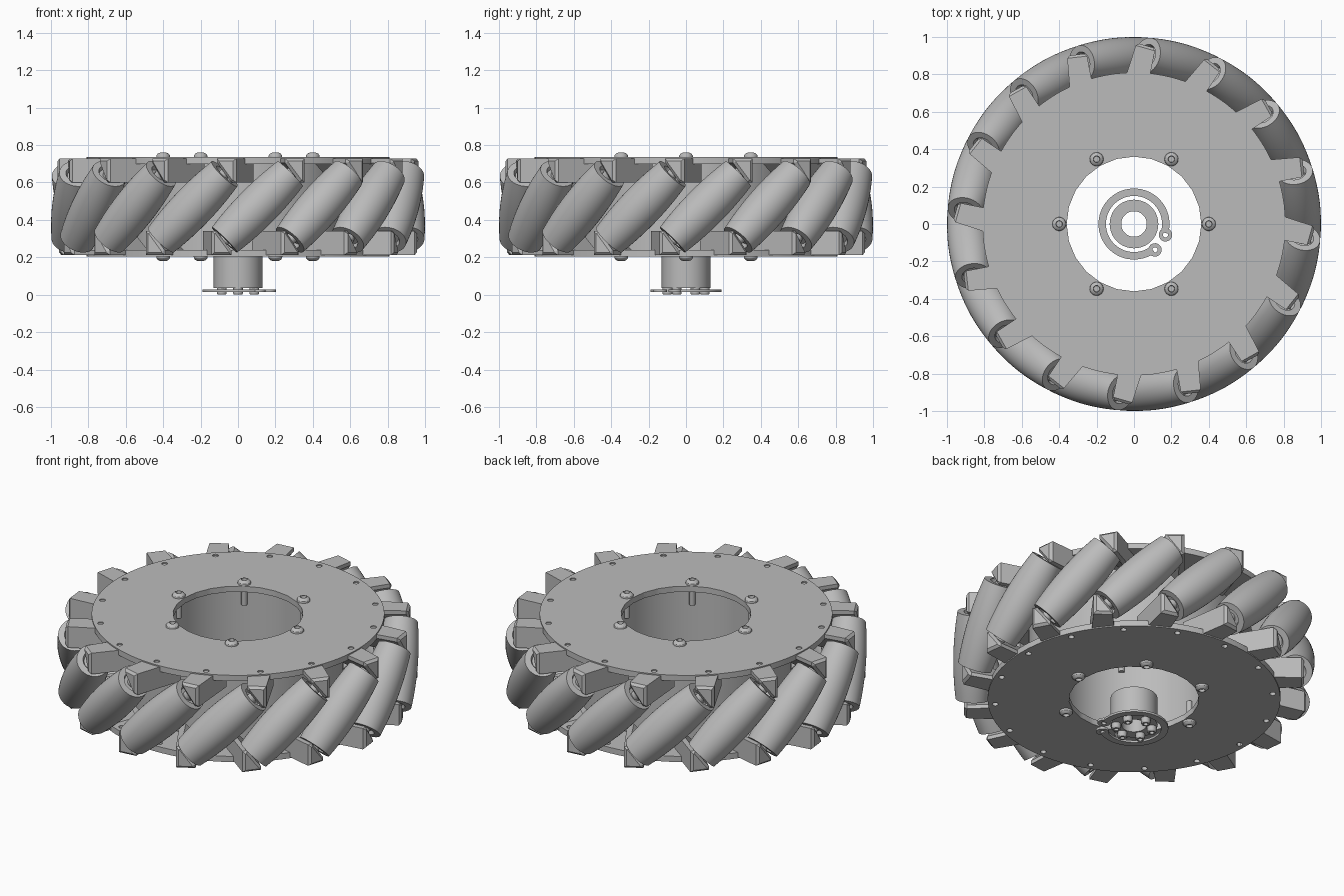
import bpy, bmesh
from math import cos, sin, pi, radians, sqrt
from mathutils import Matrix, Vector

old = bpy.data.objects.get("Cube")
if old:
    bpy.data.objects.remove(old, do_unlink=True)

COUNT = 16            # rollers around the wheel
MID = 0.47            # height of the roller centres
TOP = 0.735           # top of the upper plate
AXIS_R = 0.887        # distance of roller centres from the axle
HALF = 0.25           # half length of a roller
STEP = 2 * pi / COUNT
PHASE = radians(6.7)

grey = bpy.data.materials.new("metal grey")
grey.use_nodes = True
colour = (0.5, 0.5, 0.5, 1)
grey.diffuse_color = colour
grey.node_tree.nodes["Principled BSDF"].inputs["Base Color"].default_value = colour


def add(name, mesh, matrix=Matrix()):
    ob = bpy.data.objects.new(name, mesh)
    ob.matrix_world = matrix
    bpy.context.collection.objects.link(ob)
    if not mesh.materials:
        mesh.materials.append(grey)
    return ob


def to_mesh(name, bm):
    bmesh.ops.recalc_face_normals(bm, faces=bm.faces)
    mesh = bpy.data.meshes.new(name)
    bm.to_mesh(mesh)
    bm.free()
    return mesh


def lathe(name, profile, sides, closed=False):
    """Spin (radius, z) points about z; closed joins last to first."""
    bm = bmesh.new()
    rings = []
    for r, z in profile:
        if r == 0:
            rings.append([bm.verts.new((0, 0, z))] * sides)
        else:
            rings.append([bm.verts.new((r * cos(2 * pi * i / sides), r * sin(2 * pi * i / sides), z))
                          for i in range(sides)])
    pairs = list(zip(rings, rings[1:]))
    if closed:
        pairs.append((rings[-1], rings[0]))
    for a, b in pairs:
        for i in range(sides):
            j = (i + 1) % sides
            quad = list(dict.fromkeys((a[i], a[j], b[j], b[i])))
            bm.faces.new(quad)
    return to_mesh(name, bm)


def tube(name, inner, outer, z0, z1, sides):
    return lathe(name, [(inner, z0), (outer, z0), (outer, z1), (inner, z1)], sides, True)


def extrude(name, outline, z0, z1):
    bm = bmesh.new()
    low, high = ([bm.verts.new((x, y, z)) for x, y in outline] for z in (z0, z1))
    n = len(outline)
    bm.faces.new(low)
    bm.faces.new(high)
    for i in range(n):
        j = (i + 1) % n
        bm.faces.new((low[i], low[j], high[j], high[i]))
    return to_mesh(name, bm)


def spin(angle):
    return Matrix.Rotation(angle, 4, 'Z')


# Half turn about a radial line carries upper parts to the lower side
FLIP = Matrix.Translation((0, 0, MID)) @ Matrix.Rotation(pi, 4, 'X') @ Matrix.Translation((0, 0, -MID))

# Side plates with a centre opening and a ring of small rivet holes
bm = bmesh.new()
bmesh.ops.create_cone(bm, cap_ends=True, segments=24, radius1=0.36, radius2=0.36, depth=1,
                      matrix=Matrix.Translation((0, 0, TOP)))
for k in range(COUNT):
    bmesh.ops.create_cone(bm, cap_ends=True, segments=12, radius1=0.017, radius2=0.017, depth=1,
                          matrix=spin(k * STEP - 0.012) @ Matrix.Translation((0.77, 0, TOP)))
cutter = add("hole_cutter", to_mesh("hole_cutter", bm))
cutter.hide_render = True
blank = add("plate_blank", lathe("plate_blank", [(0, TOP - 0.035), (0.81, TOP - 0.035), (0.81, TOP), (0, TOP)], 96))
cut = blank.modifiers.new("holes", 'BOOLEAN')
cut.object = cutter
cut.solver = 'EXACT'
bpy.context.view_layer.update()
plate = bpy.data.meshes.new_from_object(blank.evaluated_get(bpy.context.evaluated_depsgraph_get()))
for helper in (blank, cutter):
    bpy.data.objects.remove(helper, do_unlink=True)
add("upper_plate", plate)
add("lower_plate", plate, FLIP)

# Drum between the plates
add("inner_drum", tube("inner_drum", 0.405, 0.585, 0.235, 0.705, 64))

# Barrel rollers leaning at 45 degrees, each on a pin
steps = 12
barrel = [(0, -HALF + 0.02), (0.05, -HALF + 0.02), (0.06, -HALF)]
for i in range(steps + 1):
    s = HALF * (2 * i / steps - 1)
    barrel.append((1 - sqrt(AXIS_R ** 2 + s * s / 2), s))
barrel += [(0.06, HALF), (0.05, HALF - 0.02), (0, HALF - 0.02)]
roller = lathe("roller", barrel, 40)
pin = lathe("pin", [(0, -0.29), (0.03, -0.29), (0.03, 0.29), (0, 0.29)], 16)

# Bracket: slanted wedge that tapers outwards and meets the roller end
bm = bmesh.new()
end_t = HALF / sqrt(2)
wedge = [(-0.055, 0.728), (0.085, 0.728), (0.085, 0.6), (0.05, 0.6), (-0.055, 0.705)]
inner, outer = [], []
for t, z in wedge:
    inner.append(bm.verts.new((0.62, end_t + t, z)))
    outer.append(bm.verts.new((0.935, end_t + 0.01 + t * 0.75, z)))
bm.faces.new(inner)
bm.faces.new(outer)
for i in range(5):
    j = (i + 1) % 5
    bm.faces.new((inner[i], inner[j], outer[j], outer[i]))
bmesh.ops.recalc_face_normals(bm, faces=bm.faces)
rim = [e for e in bm.edges if all(v in outer for v in e.verts)]
bmesh.ops.bevel(bm, geom=rim, offset=0.014, segments=1, affect='EDGES')
bracket = to_mesh("bracket", bm)

lean = Matrix.Translation((AXIS_R, 0, MID)) @ Matrix.Rotation(-pi / 4, 4, 'X')
for k in range(COUNT):
    turn = spin(k * STEP + PHASE)
    add("roller", roller, turn @ lean)
    add("roller_pin", pin, turn @ lean)
    add("upper_bracket", bracket, turn)
    add("lower_bracket", bracket, turn @ FLIP)

# Domed plate screws with a socket and a short shaft
screw = lathe("screw", [(0, -0.13), (0.017, -0.13), (0.017, 0), (0.037, 0), (0.036, 0.01),
                        (0.028, 0.02), (0.018, 0.024), (0.016, 0.008), (0, 0.008)], 20)
for k in range(6):
    place = spin(k * pi / 3) @ Matrix.Translation((0.4, 0, TOP))
    add("upper_screw", screw, place)
    add("lower_screw", screw, FLIP @ place)

# Centre hub with small screws on its lower face
add("hub", tube("hub", 0.068, 0.13, 0.035, 0.21, 48))
hub_screw = lathe("hub_screw", [(0, 0.04), (0.026, 0.04), (0.026, 0.006), (0.022, 0),
                                (0.013, 0), (0.013, 0.015), (0, 0.015)], 16)
for k in range(6):
    add("hub_screw", hub_screw, spin(k * pi / 3 + pi / 6) @ Matrix.Translation((0.1, 0, 0)))

# Open retaining ring with two eared ends
start, sweep, n = radians(-16), radians(322), 48
angles = [start + sweep * i / n for i in range(n + 1)]
arc = [(0.19 * cos(a), 0.19 * sin(a)) for a in angles]
arc += [(0.15 * cos(a), 0.15 * sin(a)) for a in reversed(angles)]
add("retaining_ring", extrude("retaining_ring", arc, 0.015, 0.028))
ear = tube("ear", 0.014, 0.036, 0.0145, 0.0285, 16)
for a in (-19, -51):
    add("ring_ear", ear, spin(radians(a)) @ Matrix.Translation((0.178, 0, 0)))

# Smooth round surfaces, keep edges sharp
bpy.ops.object.select_all(action='DESELECT')
for ob in bpy.context.collection.objects:
    if ob.type == 'MESH' and not ob.name.startswith(("upper_bracket", "lower_bracket")):
        ob.select_set(True)
        bpy.context.view_layer.objects.active = ob
bpy.ops.object.shade_smooth_by_angle(angle=radians(30))
